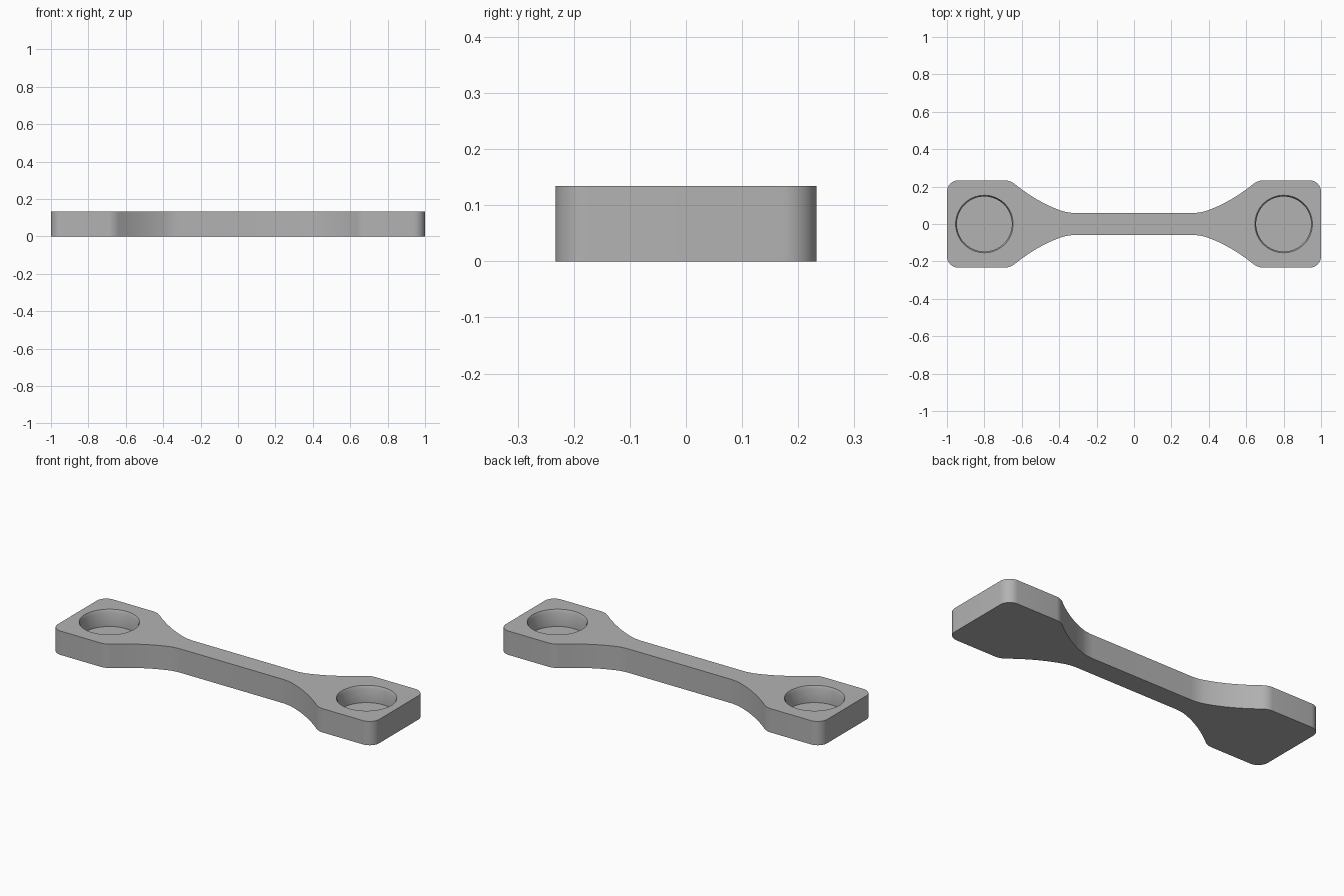
import bpy
import bmesh
import math
from mathutils import Vector

HEIGHT = 0.134
HALF_WIDTH = 0.233
NECK = 0.059
POCKET_X = 0.80
POCKET_R = 0.147
FLOOR_Z = 0.04
CHAMFER = 0.007

default = bpy.data.objects.get("Cube")
if default:
    bpy.data.objects.remove(default, do_unlink=True)

grey = bpy.data.materials.new("grey plastic")
grey.use_nodes = True
grey.diffuse_color = (0.45, 0.45, 0.45, 1)
grey.node_tree.nodes["Principled BSDF"].inputs["Base Color"].default_value = grey.diffuse_color


def make_object(name, bm):
    bmesh.ops.recalc_face_normals(bm, faces=bm.faces)
    mesh = bpy.data.meshes.new(name)
    bm.to_mesh(mesh)
    bm.free()
    obj = bpy.data.objects.new(name, mesh)
    bpy.context.collection.objects.link(obj)
    mesh.materials.append(grey)
    return obj


def bezier(a, b, c, steps):
    a, b, c = Vector(a), Vector(b), Vector(c)
    return [a.lerp(b, i / steps).lerp(b.lerp(c, i / steps), i / steps)
            for i in range(steps + 1)]


def quarter_outline():
    """Rounded outer corner, shoulder, concave flare and neck of one quarter."""
    r = 0.06
    corner = [Vector((1 - r + r * math.cos(t), HALF_WIDTH - r + r * math.sin(t)))
              for t in (math.pi / 2 * i / 10 for i in range(11))]
    shoulder = bezier((0.69, HALF_WIDTH), (0.663, HALF_WIDTH), (0.637, 0.213), 6)
    flare = bezier((0.637, 0.213), (0.51, 0.112), (0.385, 0.070), 14)
    neck = bezier((0.385, 0.070), (0.352, NECK), (0.31, NECK), 6)
    return corner + shoulder + flare[1:] + neck[1:]


# Plate: mirror the quarter outline twice and extrude it
quarter = quarter_outline()
half = quarter + [Vector((-p.x, p.y)) for p in reversed(quarter)]
outline = half + [Vector((p.x, -p.y)) for p in reversed(half)]
bm = bmesh.new()
base = bm.faces.new([bm.verts.new((p.x, p.y, 0)) for p in outline])
top = bmesh.ops.extrude_face_region(bm, geom=[base], use_keep_orig=True)
bmesh.ops.translate(bm, vec=(0, 0, HEIGHT),
                    verts=[g for g in top["geom"] if isinstance(g, bmesh.types.BMVert)])
link = make_object("link_plate", bm)


def pocket_cutter(name, x):
    """Blind round pocket with a chamfered mouth."""
    bm = bmesh.new()
    rings = []
    mouth = POCKET_R + CHAMFER
    for r, z in ((POCKET_R, FLOOR_Z), (POCKET_R, HEIGHT - 2 * CHAMFER),
                 (mouth, HEIGHT), (mouth, HEIGHT + 0.05)):
        rings.append(bmesh.ops.create_circle(bm, segments=64, radius=r)["verts"])
        bmesh.ops.translate(bm, vec=(x, 0, z), verts=rings[-1])
    for low, high in zip(rings, rings[1:]):
        for i in range(64):
            j = (i + 1) % 64
            bm.faces.new((low[i], low[j], high[j], high[i]))
    bm.faces.new(rings[0])
    bm.faces.new(rings[-1])
    cutter = make_object(name, bm)
    cutter.hide_render = True
    return cutter


# Pockets at both ends
bpy.ops.object.select_all(action="DESELECT")
link.select_set(True)
bpy.context.view_layer.objects.active = link
for name, side in (("left_pocket", 1), ("right_pocket", -1)):
    cutter = pocket_cutter(name, side * POCKET_X)
    mod = link.modifiers.new(name, "BOOLEAN")
    mod.operation = "DIFFERENCE"
    mod.solver = "EXACT"
    mod.object = cutter
    bpy.ops.object.modifier_apply(modifier=mod.name)
    bpy.data.objects.remove(cutter, do_unlink=True)

bpy.ops.object.shade_smooth_by_angle(angle=math.radians(30))
